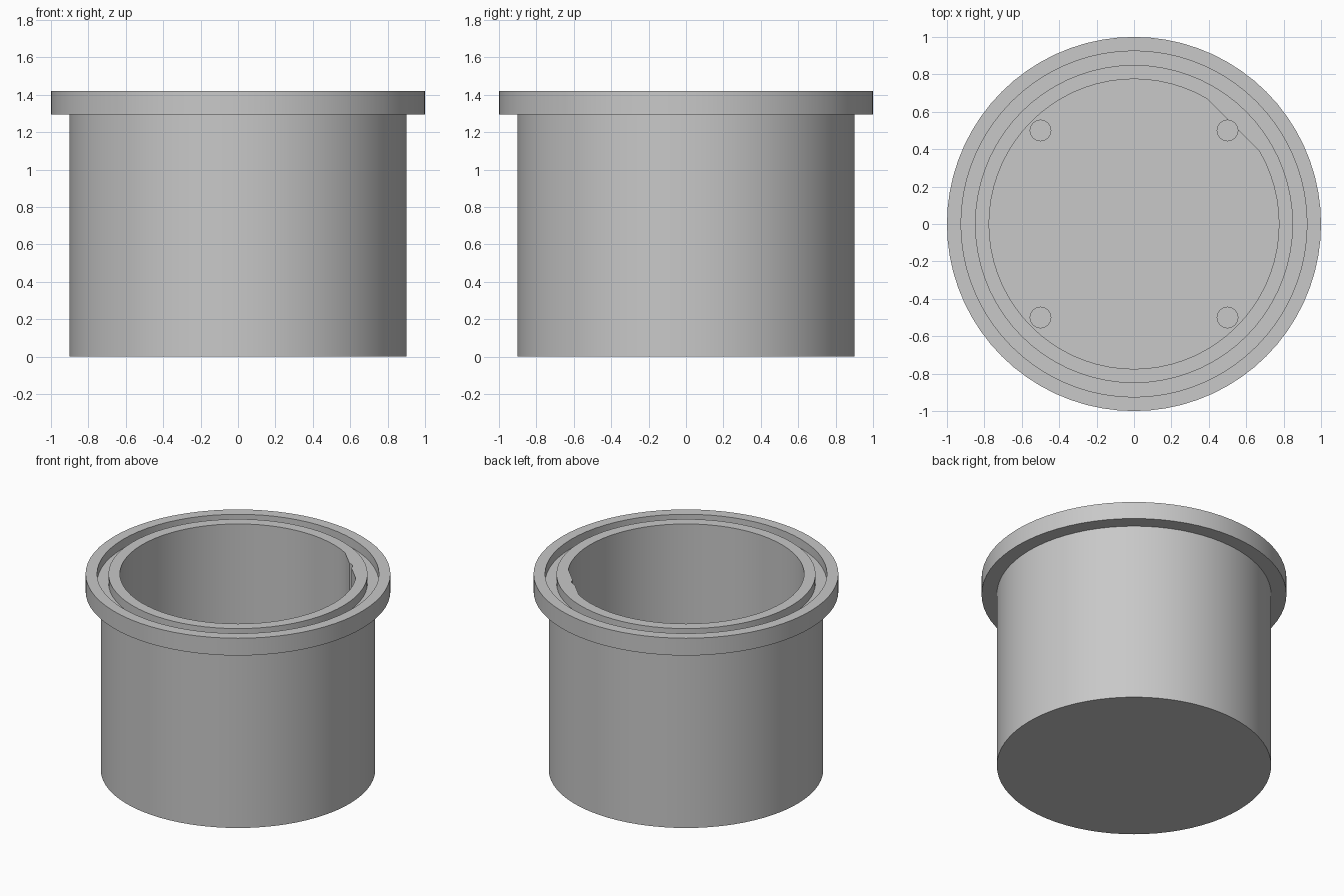
import bpy
import bmesh
from math import cos, sin, radians

cube = bpy.data.objects.get("Cube")
if cube:
    bpy.data.objects.remove(cube, do_unlink=True)

SEGMENTS = 72
BORE = 0.775
FLOOR = 0.125
TOP = 1.42
FLAT = BORE * cos(radians(15))  # distance of the flat from the axis

grey = bpy.data.materials.new("plain grey")
grey.use_nodes = True
grey.diffuse_color = (0.58, 0.58, 0.58, 1)
grey.node_tree.nodes["Principled BSDF"].inputs["Base Color"].default_value = grey.diffuse_color


def lathe(name, profile):
    """Spin a (radius, height) profile round z; ends are closed with discs."""
    bm = bmesh.new()
    rings = []
    for r, z in profile:
        ring = []
        for i in range(SEGMENTS):
            a = radians(i * 360 / SEGMENTS)
            off = a - radians(45)
            # flat chord in the bore wall on the back left
            radius = FLAT / cos(off) if r == BORE and abs(off) < radians(14.9) else r
            ring.append(bm.verts.new((radius * cos(a), radius * sin(a), z)))
        rings.append(ring)
    for low, high in zip(rings, rings[1:]):
        for i in range(SEGMENTS):
            j = (i + 1) % SEGMENTS
            bm.faces.new((low[i], low[j], high[j], high[i]))
    bm.faces.new(rings[0][::-1])
    bm.faces.new(rings[-1])
    bmesh.ops.recalc_face_normals(bm, faces=bm.faces)
    mesh = bpy.data.meshes.new(name)
    bm.to_mesh(mesh)
    bm.free()
    mesh.materials.append(grey)
    obj = bpy.data.objects.new(name, mesh)
    bpy.context.collection.objects.link(obj)
    return obj


# Cup with flange, grooved rim and bore
cup = lathe("flanged_cup", [
    (0.9, 0), (0.9, 1.295), (1, 1.295), (1, TOP),
    (0.925, TOP), (0.925, 1.355), (0.85, 1.355), (0.85, TOP),
    (BORE, TOP), (BORE, FLOOR),
])
bpy.context.view_layer.objects.active = cup
cup.select_set(True)

# Four blind holes in the floor
for x in (-0.5, 0.5):
    for y in (-0.5, 0.5):
        cutter = lathe("hole_cutter", [(0.055, 0.06), (0.055, TOP + 0.1)])
        cutter.location = (x, y, 0)
        cutter.hide_render = True
        bpy.context.view_layer.update()
        cut = cup.modifiers.new("floor_hole", 'BOOLEAN')
        cut.operation = 'DIFFERENCE'
        cut.solver = 'EXACT'
        cut.object = cutter
        bpy.ops.object.modifier_apply(modifier=cut.name)
        bpy.data.objects.remove(cutter, do_unlink=True)

bpy.ops.object.shade_smooth_by_angle(angle=radians(30))
